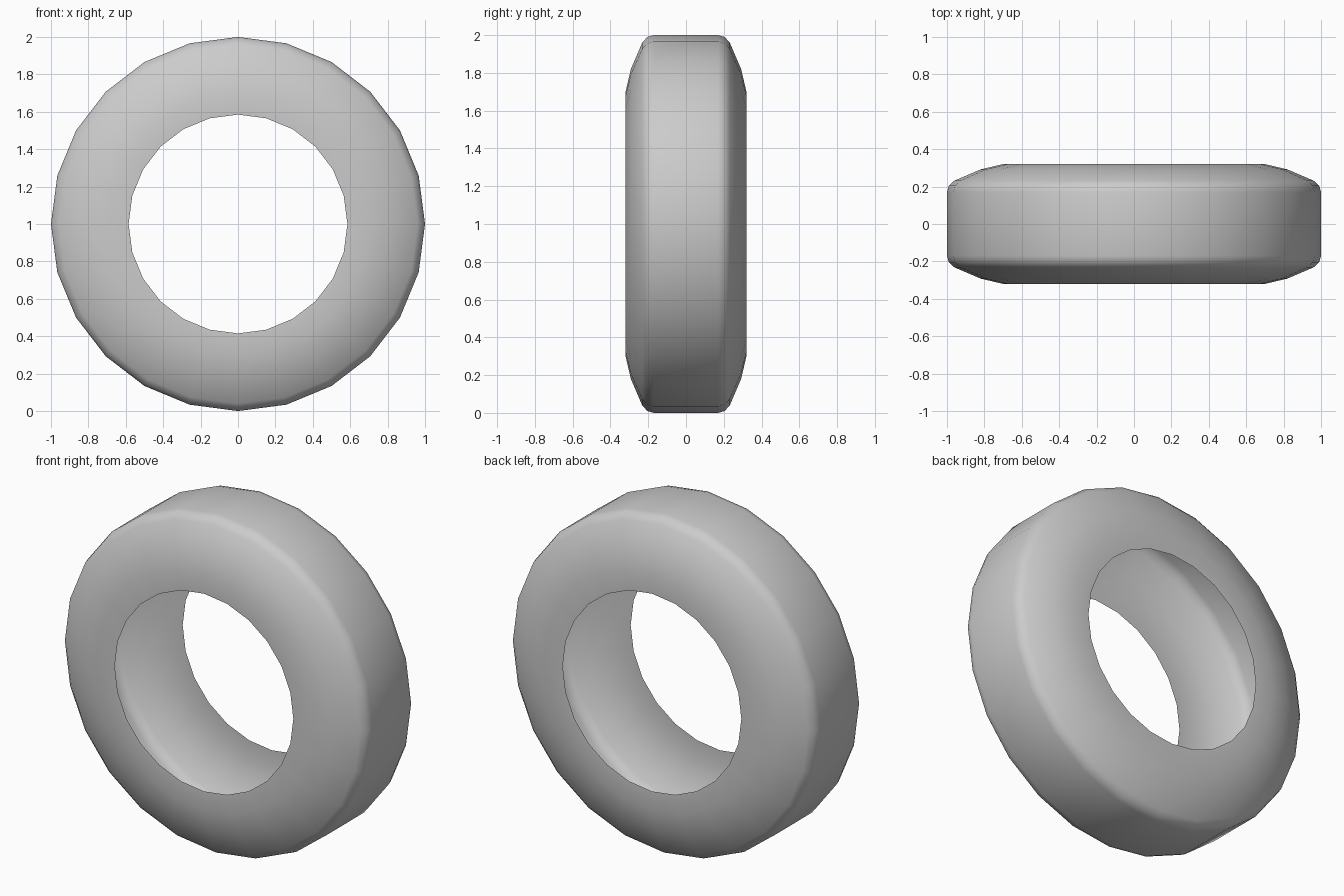
import bpy, bmesh, math
from mathutils import Matrix

if "Cube" in bpy.data.objects:
    bpy.data.objects.remove(bpy.data.objects["Cube"])

SEGMENTS = 24
CENTRE_Z = 1.0

# Half cross-section as (radius, y): open bead, sidewall, shoulder, tread
half = [(0.585, 0.318), (0.70, 0.32), (0.82, 0.292),
        (0.96, 0.232), (0.99, 0.205), (1.0, 0.17)]
profile = half + [(r, -y) for r, y in reversed(half)]

# Hollow tyre carcass: spin the profile around the y axle
bm = bmesh.new()
rings = []
for i in range(SEGMENTS):
    a = 2 * math.pi * i / SEGMENTS
    rings.append([bm.verts.new((r * math.cos(a), y, CENTRE_Z + r * math.sin(a)))
                  for r, y in profile])
for i in range(SEGMENTS):
    a, b = rings[i], rings[(i + 1) % SEGMENTS]
    for j in range(len(profile) - 1):
        f = bm.faces.new((a[j], a[j + 1], b[j + 1], b[j]))
        f.smooth = True
        f.normal_update()

# Make the tread and sidewalls face outward
bm.normal_update()
tread = max(bm.faces, key=lambda f: f.calc_center_median().z)
if tread.normal.z < 0:
    bmesh.ops.reverse_faces(bm, faces=bm.faces[:])

mesh = bpy.data.meshes.new("tyre")
bm.to_mesh(mesh)
bm.free()
tyre = bpy.data.objects.new("tyre", mesh)
bpy.context.collection.objects.link(tyre)
